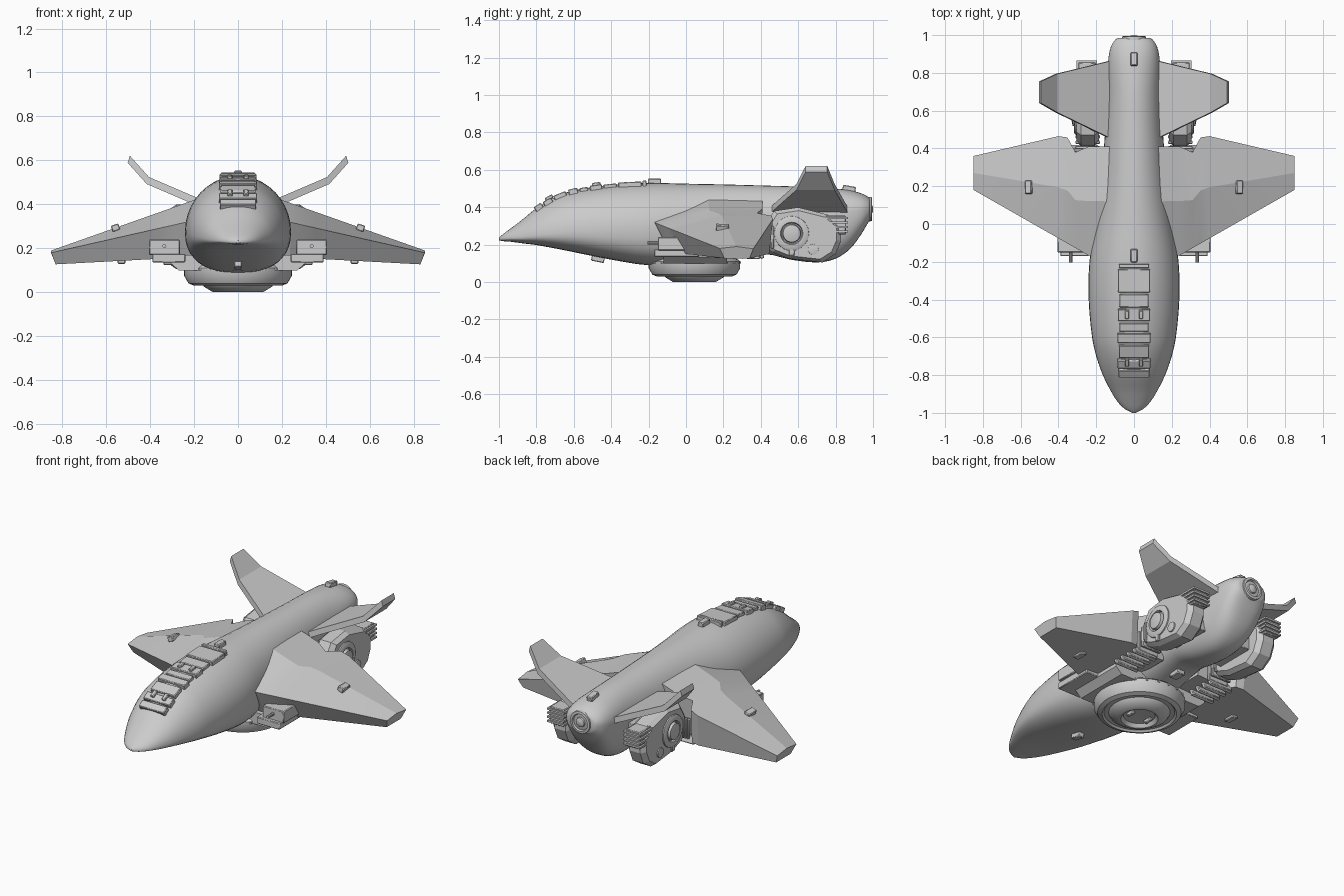
import bpy, bmesh, math
from mathutils import Matrix, Vector

if "Cube" in bpy.data.objects:
    bpy.data.objects.remove(bpy.data.objects["Cube"])


def finish(bm, name, mirror=False, angle=30, bevel=0):
    bmesh.ops.recalc_face_normals(bm, faces=bm.faces)
    me = bpy.data.meshes.new(name)
    bm.to_mesh(me)
    bm.free()
    ob = bpy.data.objects.new(name, me)
    bpy.context.collection.objects.link(ob)
    me.shade_smooth()
    me.set_sharp_from_angle(angle=math.radians(angle))
    if bevel:
        m = ob.modifiers.new("bevel", 'BEVEL')
        m.width, m.segments = bevel, 1
    if mirror:
        ob.modifiers.new("mirror", 'MIRROR')
    return ob


def loft(name, rings, mirror=False, angle=30):
    bm = bmesh.new()
    vs = [[bm.verts.new(p) for p in r] for r in rings]
    n = len(vs[0])
    for a, b in zip(vs, vs[1:]):
        for i in range(n):
            bm.faces.new((a[i], a[(i + 1) % n], b[(i + 1) % n], b[i]))
    bm.faces.new(vs[0])
    bm.faces.new(vs[-1])
    return finish(bm, name, mirror, angle)


def box(name, c, s, rot=(0, 0), mirror=False, bevel=0.004):
    # centre, size, tilt about x and y
    bm = bmesh.new()
    m = (Matrix.Translation(c) @ Matrix.Rotation(rot[1], 4, 'Y')
         @ Matrix.Rotation(rot[0], 4, 'X') @ Matrix.Diagonal((*s, 1)))
    bmesh.ops.create_cube(bm, size=1, matrix=m)
    return finish(bm, name, mirror, bevel=bevel)


def lathe(name, prof, centre, axis='Z', n=40, mirror=False):
    # profile of (radius, height) turned about an axis through centre
    turn = {'Z': Matrix(), 'X': Matrix.Rotation(math.pi / 2, 4, 'Y'),
            'Y': Matrix.Rotation(-math.pi / 2, 4, 'X')}[axis]
    rings = [[Vector(centre) + turn @ Vector((r * math.cos(t), r * math.sin(t), h))
              for t in (2 * math.pi * i / n for i in range(n))] for r, h in prof]
    return loft(name, rings, mirror)


# Fuselage stations: y, half width, top, bottom, widest height
ST = [(-1, .008, .236, .224, .23), (-.98, .048, .255, .219, .232), (-.94, .088, .285, .216, .235),
      (-.88, .125, .33, .208, .24), (-.8, .165, .395, .198, .25), (-.7, .20, .455, .18, .26),
      (-.6, .222, .49, .16, .27), (-.4, .24, .52, .12, .275), (-.2, .236, .53, .09, .28),
      (0, .205, .526, .095, .29), (.2, .178, .522, .12, .30), (.42, .158, .516, .15, .32),
      (.56, .148, .512, .12, .33), (.7, .142, .508, .105, .34), (.8, .14, .50, .125, .36),
      (.88, .135, .49, .18, .375), (.94, .122, .473, .26, .385), (.975, .10, .455, .32, .39),
      (.985, .085, .445, .335, .39)]


def station(y):
    k = max(i for i in range(len(ST) - 1) if ST[i][0] <= y)
    a, b = ST[k], ST[k + 1]
    p, q = ST[max(k - 1, 0)], ST[min(k + 2, len(ST) - 1)]
    h = b[0] - a[0]
    t = (y - a[0]) / h
    out = []
    for j in range(1, 5):
        m0 = (b[j] - p[j]) / (b[0] - p[0]) * h
        m1 = (q[j] - a[j]) / (q[0] - a[0]) * h
        out.append((2*t**3 - 3*t*t + 1) * a[j] + (t**3 - 2*t*t + t) * m0
                   + (3*t*t - 2*t**3) * b[j] + (t**3 - t*t) * m1)
    return out


def section(y, n=40):
    w, top, bot, zc = station(y)
    ring = []
    for i in range(n):
        c, s = math.cos(2 * math.pi * i / n), math.sin(2 * math.pi * i / n)
        e = 1 if s >= 0 else .78
        ring.append((w * math.copysign(abs(c)**e, c), y,
                     zc + (top - zc if s >= 0 else bot - zc) * math.copysign(abs(s)**e, s) * (1 if s >= 0 else -1)))
    # lower half: height measured downward from the widest line
    return ring


ys = [a[0] + (b[0] - a[0]) * t / 3 for a, b in zip(ST, ST[1:]) for t in range(3)] + [.9849]
rings = [section(y) for y in ys]
loft("fuselage", rings, angle=40)

# Tail nozzle and lamp
lathe("tail_nozzle", [(.068, -.03), (.064, .008), (.05, .01), (.044, -.005), (.03, -.005),
                      (.026, .008), (.012, .015)], (0, .985, .39), 'Y', 24)

# Dorsal plates following the spine
def on_spine(name, y, length, width, lift, thick, x=0, mirror=False):
    slope = (station(y + .02)[1] - station(y - .02)[1]) / .04
    box(name, (x, y, station(y)[1] + lift), (width, length, thick), (math.atan(slope), 0), mirror)

for y, l, w, f in [(-.222, .022, .16, -.006), (-.30, .125, .17, -.012), (-.405, .07, .155, -.015),
                   (-.48, .065, .17, -.011), (-.545, .045, .155, -.015), (-.602, .05, .175, -.01),
                   (-.67, .07, .16, -.013), (-.735, .05, .175, -.014), (-.785, .045, .165, -.01)]:
    on_spine("dorsal_plate", y, l, w, f, .04)
for y in (-.48, -.732):
    on_spine("dorsal_light", y, .045, .022, .012, .02, .037, True)
for y in (-.168, .872):
    on_spine("spine_lamp", y, .07, .036, .008, .03)
box("belly_lamp", (0, -.47, .128), (.036, .07, .04), (-.2, 0))
box("rear_belly_lamp", (0, .36, .138), (.05, .07, .03))

# Wings: wedge sections lofted from root to tip
def wing_section(x, te):
    f = (x - .12) / .73
    le = -.17 + max(x - .235, 0) * .57
    ztop, zle, zbot = .448 - .258 * f, .345 - .165 * f, .165 - .038 * f
    c = te - le
    return [(x, le, zle), (x, le + .5 * c, ztop), (x, te, ztop - .012),
            (x - .02 * f, te - .02, zbot), (x - .02 * f, le + .14 * c, zbot)]

loft("wing", [wing_section(x, te) for x, te in
              [(.12, .41), (.24, .41), (.31, .38), (.352, .458), (.40, .465), (.85, .36)]], True, 10)
box("wing_top_lamp", (.557, .195, .292), (.036, .07, .03), (-.05, .34), True)
box("wing_under_lamp", (.53, .18, .142), (.036, .07, .025), mirror=True)

# Gun bays under the wing roots
box("gun_bay", (.335, -.03, .205), (.14, .24, .07), mirror=True)
box("gun_bay_step", (.315, -.05, .155), (.15, .24, .04), mirror=True)
lathe("gun_barrel", [(.009, 0), (.009, .10)], (.335, -.205, .21), 'Y', 10, True)
loft("wing_root_skirt", [[(.1, y, .17), (.31, y, .17), (.31, y, .135), (.27, y, .10), (.1, y, .10)]
                         for y in (-.12, .22)], True)

# Heat slats between wing and tail pods
for i in range(4):
    box("heat_slat", (.265, .25 + i * .05, .15), (.15, .022, .05), (.4, 0), True)
for i in range(3):
    box("rear_slat", (.245, .405 + i * .028, .21 + i * .015), (.13, .018, .12), mirror=True)

# Cranked V-tail
loft("tail_fin", [[(x + s * .005, a, z - s * .016), (x + s * .005, b, z - s * .016),
                   (x - s * .005, b, z + s * .016), (x - s * .005, a, z + s * .016)]
                  for s in (1,) for x, z, a, b in
                  [(.10, .375, .44, .87), (.41, .508, .59, .795), (.497, .605, .64, .755)]], True, 10)

# Engine pods
POD = [(.42, .30), (.41, .21), (.46, .16), (.55, .125), (.73, .105), (.80, .15), (.83, .22),
       (.83, .30), (.76, .36), (.60, .40), (.47, .38)]
def inset(k):
    return [(.62 + (y - .62) * k, .25 + (z - .25) * k) for y, z in POD]
loft("engine_pod", [[(x, y, z) for y, z in inset(k)] for x, k in
                    [(.185, .86), (.21, 1), (.28, 1), (.305, .88)]], True, 15)
box("pod_strut", (.15, .62, .26), (.14, .24, .14), mirror=True)
lathe("pod_hub", [(.095, -.02), (.092, .012), (.08, .018), (.06, .018), (.055, .006), (.05, .006),
                  (.046, .025), (.02, .03)], (.30, .565, .26), 'X', 28, True)
lathe("pod_port", [(.03, -.02), (.028, .012), (.018, .014)], (.30, .68, .175), 'X', 16, True)
box("pod_tab", (.30, .565, .165), (.03, .03, .05), mirror=True)
box("vent_box", (.25, .80, .305), (.09, .11, .10), mirror=True)
for i in range(4):
    box("vent_fin", (.25, .80, .27 + i * .024), (.11, .13, .011), mirror=True, bevel=0)

# Belly turntable dish
lathe("belly_dish", [(.17, .15), (.235, .12), (.245, .11), (.245, .075), (.225, .04), (.20, .03),
                     (.19, .04), (.165, .04), (.155, .025), (.115, .001), (.10, 0), (.085, .02),
                     (.01, .024)], (0, .045, 0), 'Z', 48)
for i in range(24):
    t = 2 * math.pi * i / 24
    box("dish_tooth", (.243 * math.cos(t), .045 + .243 * math.sin(t), .105), (.012, .012, .012), bevel=0)
box("dish_light", (.06, .045, .012), (.02, .05, .022), mirror=True)
